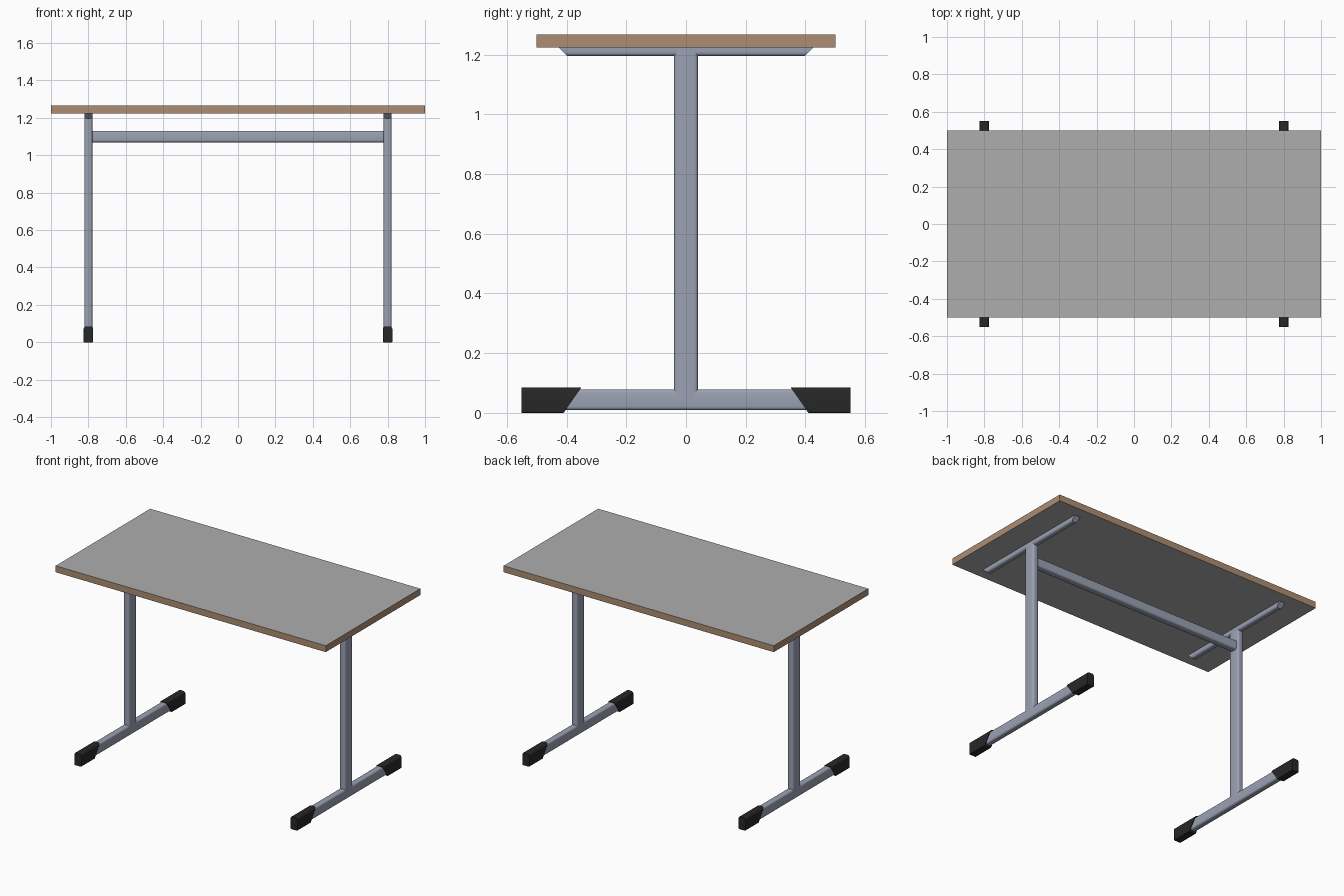
import bpy, bmesh, math

if "Cube" in bpy.data.objects:
    bpy.data.objects.remove(bpy.data.objects["Cube"])


def material(name, rgb):
    m = bpy.data.materials.new(name)
    m.diffuse_color = (*rgb, 1)
    m.use_nodes = True
    m.node_tree.nodes["Principled BSDF"].inputs["Base Color"].default_value = m.diffuse_color
    return m


STEEL = material("steel_paint", (0.33, 0.36, 0.45))
RUBBER = material("black_rubber", (0.02, 0.02, 0.02))
WOOD = material("wood_edge", (0.42, 0.27, 0.17))
GREY = material("grey_laminate", (0.42, 0.42, 0.42))


def section(w, h, r_low, r_high, seg=4):
    """Rounded rectangle centred on (0, 0)."""
    pts = []
    for sx, sy, start in ((1, 1, 0), (-1, 1, 90), (-1, -1, 180), (1, -1, 270)):
        r = r_high if sy > 0 else r_low
        if r == 0:
            pts.append((sx * w / 2, sy * h / 2))
            continue
        for i in range(seg + 1):
            a = math.radians(start + 90 * i / seg)
            pts.append((sx * (w / 2 - r) + r * math.cos(a),
                        sy * (h / 2 - r) + r * math.sin(a)))
    return pts


def bar(name, pts, place, mat):
    """Join two copies of a section; place(u, v, end) gives each position."""
    bm = bmesh.new()
    rings = [[bm.verts.new(place(u, v, e)) for u, v in pts] for e in (0, 1)]
    n = len(pts)
    for i in range(n):
        j = (i + 1) % n
        bm.faces.new((rings[0][i], rings[0][j], rings[1][j], rings[1][i]))
    for ring in rings:
        bm.faces.new(ring)
    bmesh.ops.recalc_face_normals(bm, faces=bm.faces)
    me = bpy.data.meshes.new(name)
    bm.to_mesh(me)
    bm.free()
    me.materials.append(mat)
    ob = bpy.data.objects.new(name, me)
    bpy.context.collection.objects.link(ob)
    bpy.ops.object.select_all(action='DESELECT')
    ob.select_set(True)
    bpy.context.view_layer.objects.active = ob
    bpy.ops.object.shade_smooth_by_angle(angle=math.radians(35))
    return ob


# Table top: wooden edge, grey faces above and below
top = bar("table_top", section(2, 1, 0, 0),
          lambda u, v, e: (u, v, (1.224, 1.267)[e]), WOOD)
top.data.materials.append(GREY)
for p in top.data.polygons:
    if abs(p.normal.z) > 0.5:
        p.material_index = 1

for side, x in (("left", -0.8), ("right", 0.8)):
    # Upright leg
    bar(side + "_leg", section(0.042, 0.08, 0.012, 0.012),
        lambda u, v, e: (x + u, v, (0.05, 1.224)[e]), STEEL)
    # Foot rail
    bar(side + "_foot_rail", section(0.042, 0.07, 0.012, 0.012),
        lambda u, v, e: (x + u, (-0.5, 0.5)[e], 0.044 + v), STEEL)
    # Top bracket with slanted ends
    bar(side + "_top_bracket", section(0.042, 0.03, 0.014, 0),
        lambda u, v, e: (x + u, (-1, 1)[e] * (0.412 + v), 1.21 + v), STEEL)
    # Foot caps with slanted inner ends
    for end, s in (("front", -1), ("back", 1)):
        bar(f"{side}_{end}_foot_cap", section(0.05, 0.085, 0.004, 0.013),
            lambda u, v, e: (x + u, s * (0.55 if e else 0.38 - 0.7 * v),
                             0.0425 + v), RUBBER)

# Cross bar between the legs
bar("cross_bar", section(0.05, 0.062, 0.012, 0.012),
    lambda u, v, e: ((-0.79, 0.79)[e], u, 1.1 + v), STEEL)
